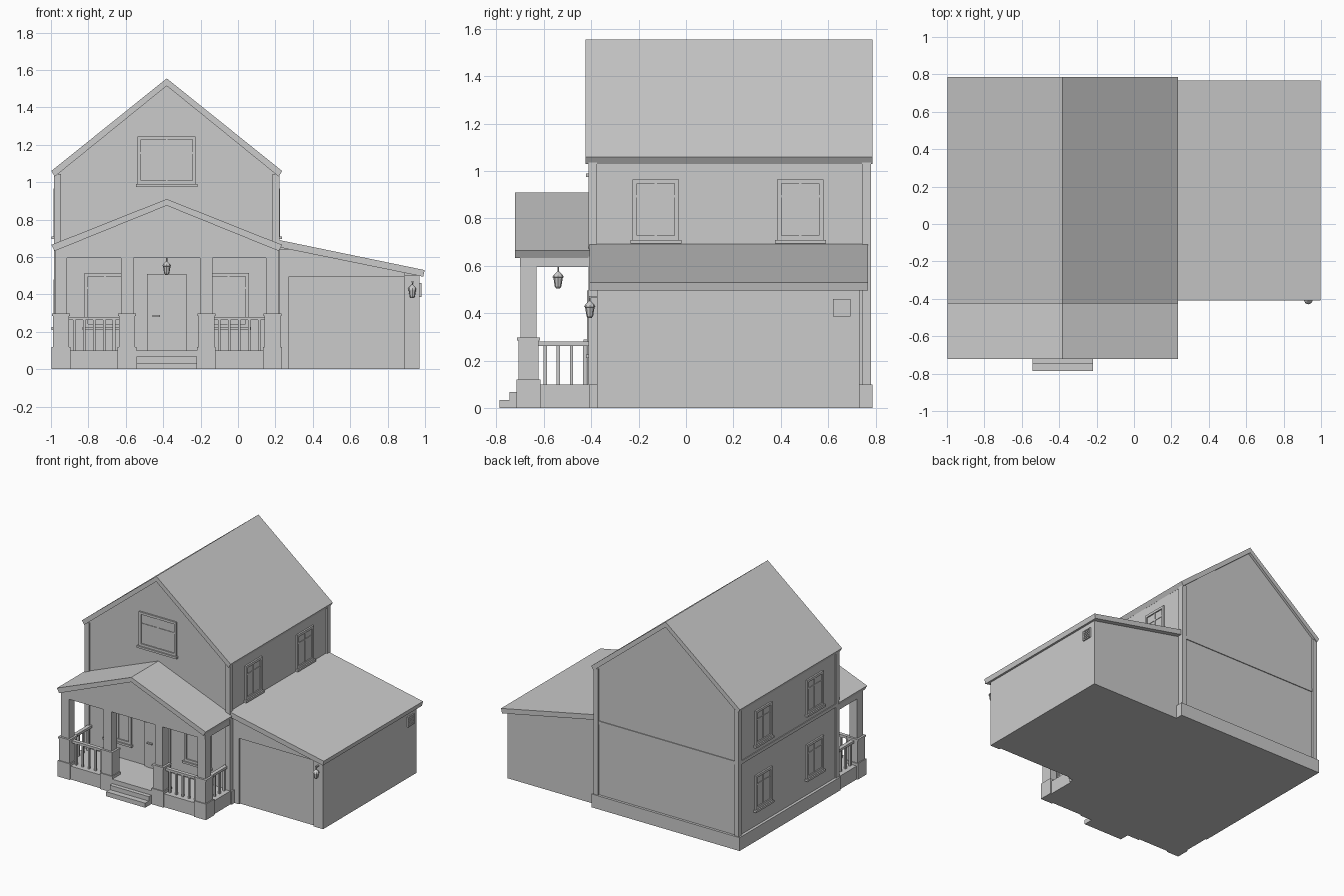
import bpy
import math

cube = bpy.data.objects.get("Cube")
if cube:
    bpy.data.objects.remove(cube, do_unlink=True)

GREY = bpy.data.materials.new("plain_grey")
GREY.use_nodes = True
GREY.diffuse_color = (0.6, 0.6, 0.6, 1)
GREY.node_tree.nodes["Principled BSDF"].inputs["Base Color"].default_value = (0.6, 0.6, 0.6, 1)


def mesh(name, verts, faces):
    data = bpy.data.meshes.new(name)
    data.from_pydata(verts, [], faces)
    data.materials.append(GREY)
    obj = bpy.data.objects.new(name, data)
    bpy.context.collection.objects.link(obj)
    return obj


def prism(name, profile, y0, y1):
    """Extrude an x-z profile, listed counter-clockwise from the front, along y."""
    n = len(profile)
    verts = [(x, y, z) for y in (y0, y1) for x, z in profile]
    sides = [(i, i + n, (i + 1) % n + n, (i + 1) % n) for i in range(n)]
    return mesh(name, verts, [tuple(range(n)), tuple(reversed(range(n, 2 * n)))] + sides)


def box(name, x, y, z):
    (x0, x1), (y0, y1), (z0, z1) = sorted(x), sorted(y), sorted(z)
    return prism(name, [(x0, z0), (x1, z0), (x1, z1), (x0, z1)], y0, y1)


def lathe(name, profile, x, y, z, sides=8):
    """Turn a radius-height profile about a vertical axis."""
    verts = [(x + r * math.cos(2 * math.pi * k / sides), y + r * math.sin(2 * math.pi * k / sides), z + h)
             for r, h in profile for k in range(sides)]
    faces = [(j * sides + k, j * sides + (k + 1) % sides, (j + 1) * sides + (k + 1) % sides, (j + 1) * sides + k)
             for j in range(len(profile) - 1) for k in range(sides)]
    top = (len(profile) - 1) * sides
    faces += [tuple(reversed(range(sides))), tuple(range(top, top + sides))]
    return mesh(name, verts, faces)


def on_wall(wall, name, u, depth, z):
    """Place a box on a wall; depth is measured outward from it."""
    axis, pos, sign = wall
    d = (pos + sign * depth[0], pos + sign * depth[1])
    return box(name, d, u, z) if axis == "x" else box(name, u, d, z)


def window(wall, name, u0, u1, z0, z1, bar=0.72):
    f, m, mid = 0.018, 0.005, (u0 + u1) / 2
    zb = z0 + (z1 - z0) * bar
    on_wall(wall, name + "_glass", (u0, u1), (-0.01, 0.003), (z0, z1))
    for u in ((u0, u0 + f), (u1 - f, u1)):
        on_wall(wall, name + "_jamb", u, (0, 0.012), (z0, z1))
    on_wall(wall, name + "_head", (u0 + f, u1 - f), (0, 0.012), (z1 - f, z1))
    on_wall(wall, name + "_foot", (u0 + f, u1 - f), (0, 0.012), (z0, z0 + f))
    on_wall(wall, name + "_mullion", (mid - m, mid + m), (0, 0.008), (z0 + f, z1 - f))
    on_wall(wall, name + "_crossbar", (u0 + f, u1 - f), (0, 0.007), (zb - m, zb + m))
    on_wall(wall, name + "_sill", (u0 - 0.01, u1 + 0.01), (0, 0.022), (z0 - 0.015, z0))


C = -0.381  # ridge line of the house and porch
LEFT, RIGHT, FRONT, BACK = C - 0.594, C + 0.594, -0.4, 0.768
front_wall, back_wall = ("y", FRONT, -1), ("y", BACK, 1)
low_wall, high_wall = ("x", LEFT, -1), ("x", RIGHT, 1)


def gable_roof(name, half, eave, ridge, under_eave, under_ridge, y0, y1):
    inner = half - 0.018
    prism(name, [(C - half, eave), (C - inner, under_eave), (C, under_ridge),
                 (C + inner, under_eave), (C + half, eave), (C, ridge)], y0, y1)


# Main house
prism("house_walls", [(LEFT, 0), (RIGHT, 0), (RIGHT, 1.036), (C, 1.518), (LEFT, 1.036)], FRONT, BACK)
gable_roof("main_roof", 0.617, 1.06, 1.555, 1.03, 1.515, -0.425, 0.787)
box("foundation_skirt", (C - 0.615, C + 0.615), (-0.41, 0.787), (0, 0.1))
for x0, x1 in ((C - 0.603, C - 0.566), (C + 0.566, C + 0.603)):
    for y0, y1 in ((-0.412, -0.375), (0.742, 0.78)):
        box("corner_board", (x0, x1), (y0, y1), (0.1, 1.045))
on_wall(back_wall, "back_band", (LEFT, RIGHT), (0, 0.006), (0.63, 0.655))
on_wall(low_wall, "side_band", (FRONT, BACK), (0, 0.006), (0.63, 0.655))

# House windows
window(front_wall, "attic_window", C - 0.155, C + 0.155, 0.99, 1.245, 0.65)
for y0 in (-0.225, 0.385):
    window(high_wall, "upper_side_window", y0, y0 + 0.195, 0.71, 0.965)
    for z0 in (0.225, 0.71):
        window(low_wall, "side_window", y0, y0 + 0.195, z0, z0 + 0.255)
for u0 in (C - 0.44, C + 0.22):
    window(front_wall, "porch_window", u0, u0 + 0.22, 0.225, 0.515)

# Front door
on_wall(front_wall, "door_frame", (C - 0.105, C + 0.105), (-0.01, 0.012), (0.1, 0.51))
on_wall(front_wall, "door_leaf", (C - 0.09, C + 0.09), (0, 0.018), (0.1, 0.495))
on_wall(front_wall, "door_handle", (C - 0.075, C - 0.035), (0.018, 0.032), (0.28, 0.29))

# Porch floor, steps and roof
box("porch_floor", (C - 0.605, C + 0.605), (-0.705, FRONT), (0, 0.1))
for y0, top in ((-0.787, 0.034), (-0.745, 0.067), (-0.715, 0.1)):
    box("porch_step", (C - 0.162, C + 0.162), (y0, -0.7), (0, top))
gable_roof("porch_roof", 0.617, 0.665, 0.91, 0.632, 0.875, -0.722, FRONT)
prism("porch_gable", [(C - 0.598, 0.595), (C + 0.598, 0.595), (C + 0.598, 0.634),
                      (C, 0.877), (C - 0.598, 0.634)], -0.7, FRONT)

# Porch posts, each a stack of blocks
POSTS = [C - 0.565, C - 0.212, C + 0.212, C + 0.565]
POST_Y = -0.665
for x in POSTS:
    for part, half, z0, z1 in (("base", 0.05, 0, 0.12), ("pedestal", 0.043, 0.12, 0.285),
                               ("cap", 0.048, 0.285, 0.298), ("shaft", 0.033, 0.298, 0.595)):
        box("post_" + part, (x - half, x + half), (POST_Y - half, POST_Y + half), (z0, z1))


# Railings
def railing(axis, a, b, fixed, count):
    def place(name, u0, u1, half, z):
        across = (fixed - half, fixed + half)
        box(name, (u0, u1) if axis == "x" else across, across if axis == "x" else (u0, u1), z)

    place("handrail", a, b, 0.014, (0.262, 0.28))
    for i in range(count):
        u = a + (b - a) * (i + 0.5) / count
        place("baluster", u - 0.007, u + 0.007, 0.007, (0.1, 0.262))


for i in (0, 2):
    railing("x", POSTS[i] + 0.043, POSTS[i + 1] - 0.043, POST_Y, 5)
for x in (POSTS[0], POSTS[3]):
    railing("y", POST_Y + 0.043, FRONT, x, 4)

# Garage with a recessed door and lean-to roof
prism("garage_walls", [(0.2, 0), (0.97, 0), (0.97, 0.502), (0.2, 0.66)], -0.362, 0.732)
box("garage_left_jamb", (0.2, 0.272), (-0.376, -0.36), (0, 0.64))
box("garage_right_jamb", (0.89, 0.97), (-0.376, -0.36), (0, 0.502))
prism("garage_header", [(0.272, 0.495), (0.89, 0.495), (0.89, 0.518), (0.272, 0.645)], -0.376, -0.36)
prism("garage_roof", [(0.2, 0.656), (0.99, 0.495), (0.998, 0.53), (0.2, 0.695)], -0.408, 0.768)

# Garage vent with slats
vent_wall = ("x", 0.97, 1)
on_wall(vent_wall, "vent_plate", (0.62, 0.695), (0, 0.004), (0.385, 0.46))
for u in ((0.62, 0.628), (0.687, 0.695)):
    on_wall(vent_wall, "vent_side", u, (0, 0.01), (0.385, 0.46))
for i in range(6):
    z = 0.385 + i * 0.0134
    on_wall(vent_wall, "vent_slat", (0.628, 0.687), (0, 0.009), (z, z + 0.008))

# Lanterns
LANTERN = [(0.008, 0), (0.014, 0.008), (0.02, 0.045), (0.024, 0.047), (0.02, 0.055), (0.007, 0.068), (0.003, 0.072)]
lathe("porch_lantern", LANTERN, C, -0.54, 0.505)
lathe("porch_lantern_rod", [(0.003, 0), (0.003, 0.03)], C, -0.54, 0.57)
lathe("garage_lantern", LANTERN, 0.932, -0.406, 0.38)
lathe("garage_lantern_rod", [(0.003, 0), (0.003, 0.025)], 0.932, -0.406, 0.445)
box("garage_lantern_arm", (0.927, 0.937), (-0.41, -0.374), (0.464, 0.472))
